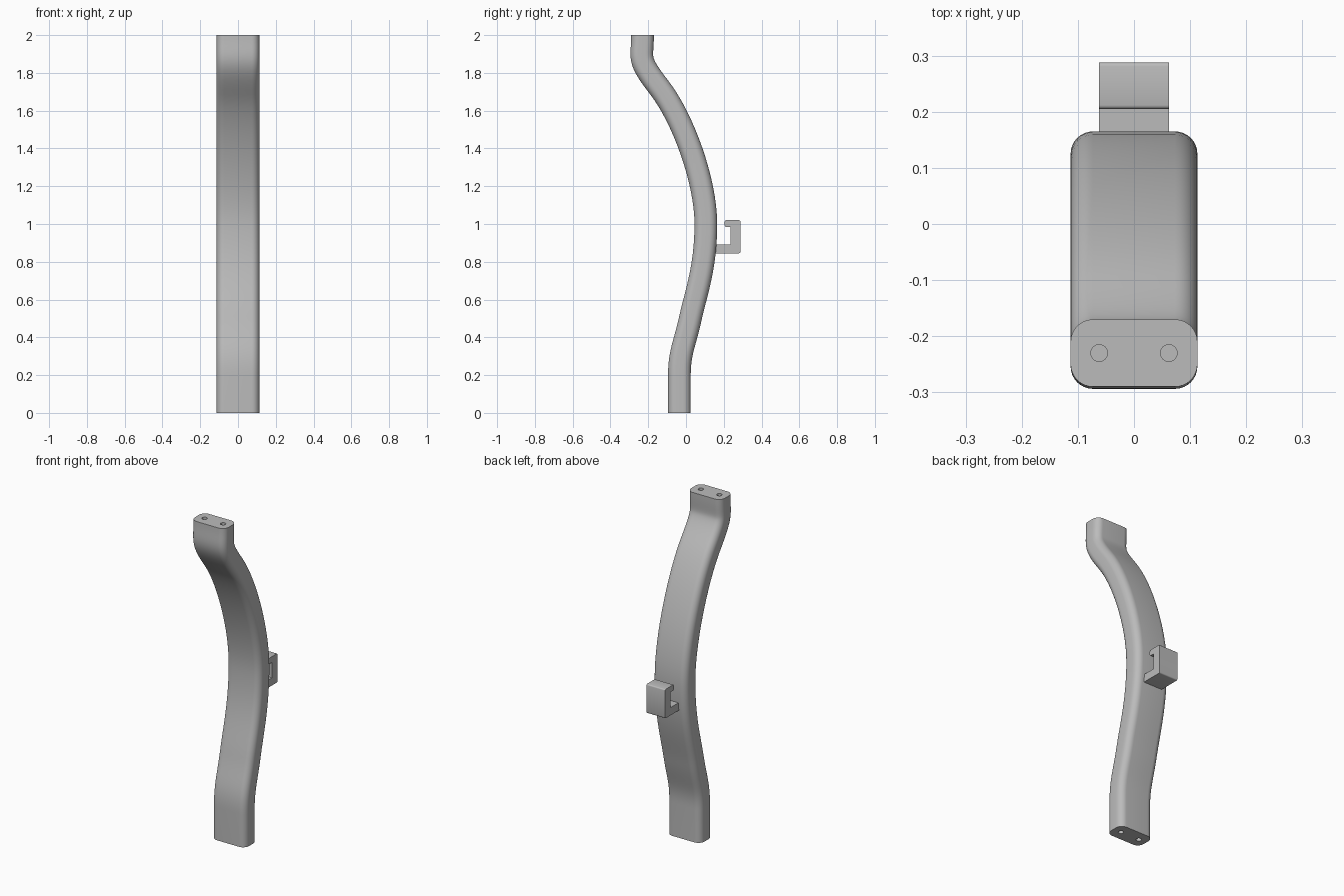
import bpy, bmesh, math
from mathutils import Vector
from mathutils.geometry import interpolate_bezier

cube = bpy.data.objects.get("Cube")
if cube:
    bpy.data.objects.remove(cube)

grey = bpy.data.materials.new("plain grey")
grey.use_nodes = True
colour = (0.5, 0.5, 0.5, 1)
grey.diffuse_color = colour
grey.node_tree.nodes["Principled BSDF"].inputs["Base Color"].default_value = colour


def make_object(name, bm):
    bmesh.ops.recalc_face_normals(bm, faces=bm.faces)
    mesh = bpy.data.meshes.new(name)
    bm.to_mesh(mesh)
    bm.free()
    mesh.materials.append(grey)
    obj = bpy.data.objects.new(name, mesh)
    bpy.context.collection.objects.link(obj)
    return obj


def activate(obj):
    bpy.ops.object.select_all(action='DESELECT')
    obj.select_set(True)
    bpy.context.view_layer.objects.active = obj


def rounded_section(half_w, half_d, radius, steps=8):
    points = []
    for corner, (sx, sy) in enumerate([(1, 1), (-1, 1), (-1, -1), (1, -1)]):
        for i in range(steps + 1):
            a = (corner + i / steps) * math.pi / 2
            points.append((sx * (half_w - radius) + radius * math.cos(a),
                           sy * (half_d - radius) + radius * math.sin(a)))
    return points


# Centre line of the beam: (y, z) knot, tangent (y, z), handle length
knots = [((-0.035, 0.2), (0, 1), 0.12),
         ((0.023, 0.5), (0.22, 1), 0.14),
         ((0.105, 1.0), (0, 1), 0.23),
         ((-0.14, 1.72), (-0.62, 0.8), 0.2),
         ((-0.23, 2.0), (0, 1), 0.13)]
path = [Vector((0, -0.035, 0))]
for (p, t, h), (q, u, k) in zip(knots, knots[1:]):
    p, q = Vector((0, *p)), Vector((0, *q))
    t, u = Vector((0, *t)).normalized(), Vector((0, *u)).normalized()
    start = 0 if len(path) == 1 else 1
    path += interpolate_bezier(p, p + t * h, q - u * k, q, 17)[start:]

# Beam: rounded section swept along the centre line
section = rounded_section(0.113, 0.06, 0.04)
bm = bmesh.new()
rings = []
for i, point in enumerate(path):
    tangent = (path[min(i + 1, len(path) - 1)] - path[max(i - 1, 0)]).normalized()
    if i in (0, len(path) - 1):
        tangent = Vector((0, 0, 1))
    across = Vector((0, tangent.z, -tangent.y))
    rings.append([bm.verts.new(point + Vector((x, 0, 0)) + across * d) for x, d in section])
for low, high in zip(rings, rings[1:]):
    for i in range(len(section)):
        j = (i + 1) % len(section)
        bm.faces.new((low[i], low[j], high[j], high[i]))
bm.faces.new(rings[0])
bm.faces.new(rings[-1])
beam = make_object("curved_beam", bm)

# Screw holes in both ends
bm = bmesh.new()
for end in (path[0], path[-1]):
    for side in (-1, 1):
        made = bmesh.ops.create_cone(bm, cap_ends=True, segments=24,
                                     radius1=0.015, radius2=0.015, depth=0.12)
        bmesh.ops.translate(bm, verts=made["verts"], vec=end + Vector((side * 0.062, 0, 0)))
cutter = make_object("screw_hole_cutter", bm)
cutter.hide_render = True
holes = beam.modifiers.new("screw holes", 'BOOLEAN')
holes.operation = 'DIFFERENCE'
holes.solver = 'EXACT'
holes.object = cutter
activate(beam)
bpy.ops.object.modifier_apply(modifier=holes.name)
bpy.data.objects.remove(cutter)
bpy.ops.object.shade_smooth_by_angle(angle=math.radians(35))

# Hook on the back: side profile extruded across x
profile = [(0.12, 0.845), (0.288, 0.845), (0.288, 1.02), (0.205, 1.02),
           (0.205, 0.985), (0.235, 0.985), (0.235, 0.892), (0.12, 0.892)]
bm = bmesh.new()
face = bm.faces.new([bm.verts.new((-0.062, y, z)) for y, z in profile])
made = bmesh.ops.extrude_face_region(bm, geom=[face])
bmesh.ops.translate(bm, vec=(0.124, 0, 0),
                    verts=[v for v in made["geom"] if isinstance(v, bmesh.types.BMVert)])


def on_rounded_corner(edge):
    a, b = edge.verts
    outer = a.co.y > 0.28 or (a.co.y < 0.21 and a.co.z > 0.95)
    return abs(a.co.x - b.co.x) > 0.1 and outer


bmesh.ops.bevel(bm, geom=[e for e in bm.edges if on_rounded_corner(e)],
                offset=0.007, segments=3, profile=0.5, affect='EDGES')
hook = make_object("back_hook", bm)
activate(hook)
bpy.ops.object.shade_smooth_by_angle(angle=math.radians(35))
